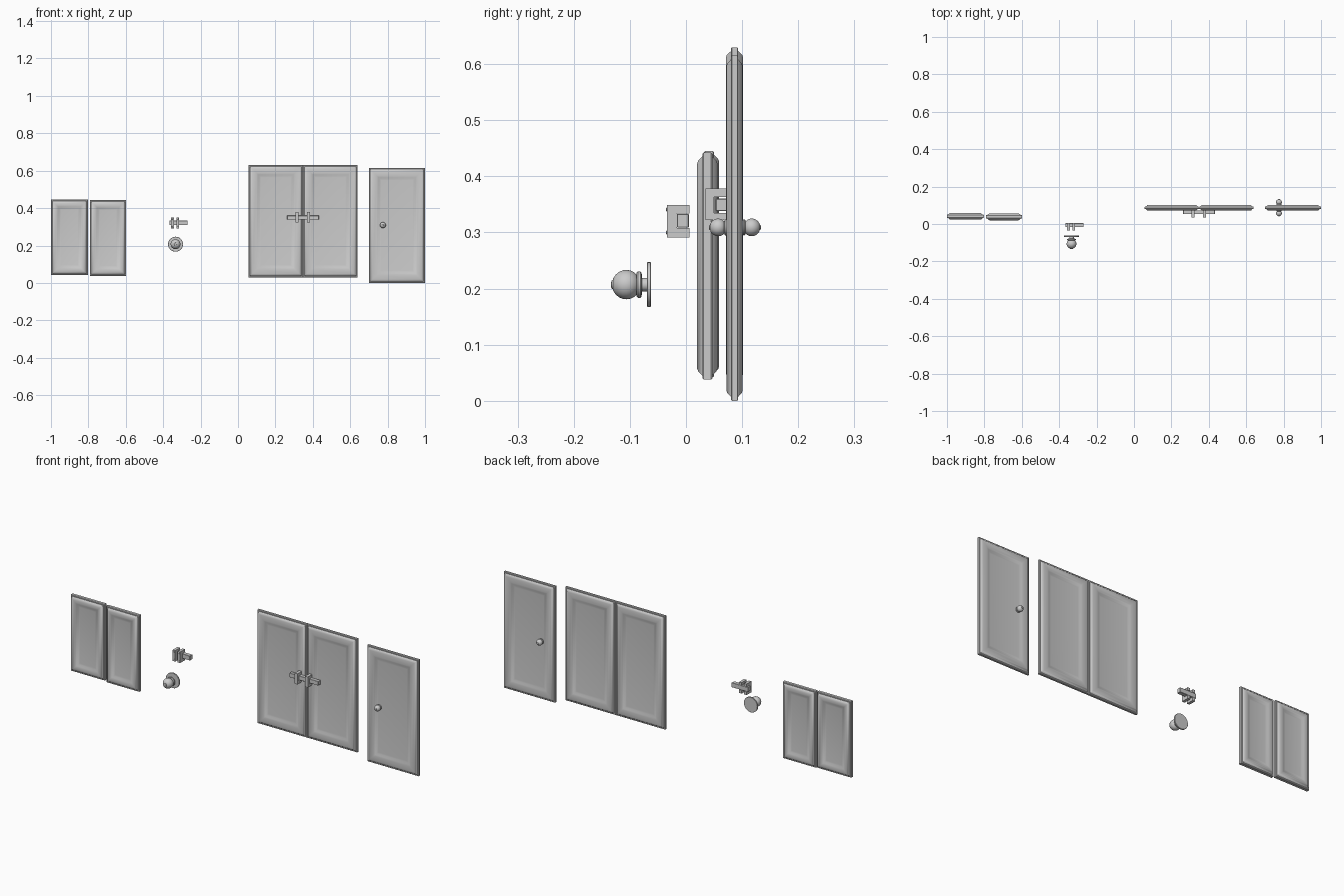
import bpy, bmesh
from math import radians, pi
from mathutils import Matrix, Vector

if "Cube" in bpy.data.objects:
    bpy.data.objects.remove(bpy.data.objects["Cube"])


def finish(name, bm, angle=40):
    bmesh.ops.recalc_face_normals(bm, faces=bm.faces)
    me = bpy.data.meshes.new(name)
    bm.to_mesh(me)
    bm.free()
    ob = bpy.data.objects.new(name, me)
    bpy.context.collection.objects.link(ob)
    bpy.ops.object.select_all(action='DESELECT')
    ob.select_set(True)
    bpy.context.view_layer.objects.active = ob
    bpy.ops.object.shade_smooth_by_angle(angle=radians(angle))
    return ob


def door(name, x0, x1, z0, z1, y, half, edge, recess):
    """Panelled door: nested rectangles (inset, half depth) on both faces."""
    prof = [(0, edge * 0.75), (0.002, edge), (0.007, edge), (0.014, half * 0.9),
            (0.019, half), (recess - 0.008, half), (recess, half * 0.82),
            (recess + 0.008, half * 0.62), (recess + 0.016, half * 0.55)]
    rings = [(i, -d) for i, d in reversed(prof)] + prof
    bm = bmesh.new()
    loops = []
    for i, d in rings:
        loops.append([bm.verts.new((x, y + d, z)) for x, z in
                      ((x0 + i, z0 + i), (x1 - i, z0 + i), (x1 - i, z1 - i), (x0 + i, z1 - i))])
    for a, b in zip(loops, loops[1:]):
        for k in range(4):
            bm.faces.new((a[k], a[(k + 1) % 4], b[(k + 1) % 4], b[k]))
    bm.faces.new(loops[0])
    bm.faces.new(loops[-1])
    return finish(name, bm, 35)


def lathe(name, prof, x, y, z, direction=-1, steps=32):
    """Spin (distance, radius) profile about the y axis."""
    bm = bmesh.new()
    vs = [bm.verts.new((x + r, y + direction * d, z)) for d, r in prof]
    es = [bm.edges.new(p) for p in zip(vs, vs[1:])]
    bmesh.ops.spin(bm, geom=vs + es, cent=(x, y, z), axis=(0, 1, 0),
                   angle=2 * pi, steps=steps, use_merge=True)
    bmesh.ops.remove_doubles(bm, verts=bm.verts, dist=1e-5)
    return finish(name, bm)


def box(name, x0, x1, y0, y1, z0, z1):
    bm = bmesh.new()
    m = Matrix.Translation(((x0 + x1) / 2, (y0 + y1) / 2, (z0 + z1) / 2))
    bmesh.ops.create_cube(bm, size=1, matrix=m @ Matrix.Diagonal((x1 - x0, y1 - y0, z1 - z0, 1)))
    bmesh.ops.bevel(bm, geom=bm.edges[:], offset=0.001, segments=1, affect='EDGES')
    return finish(name, bm, 30)


def bracket(name, x, w, y0, y1, z0, z1, notch_y, n0, n1):
    """C-shaped pull with a notch that the bar passes through."""
    pts = [(y0, z0), (y1, z0), (y1, n0), (notch_y, n0),
           (notch_y, n1), (y1, n1), (y1, z1), (y0, z1)]
    bm = bmesh.new()
    f = bm.faces.new([bm.verts.new((x - w / 2, a, b)) for a, b in pts])
    r = bmesh.ops.extrude_face_region(bm, geom=[f])
    bmesh.ops.translate(bm, vec=(w, 0, 0),
                        verts=[v for v in r['geom'] if isinstance(v, bmesh.types.BMVert)])
    return finish(name, bm, 30)


def knob_profile(s):
    """Stem, collar, ball and front nub, distances measured outward."""
    return [(d * s, r * s) for d, r in
            ((0, 0), (0, .012), (.014, .012), (.0145, .021), (.017, .0235), (.021, .0235),
             (.0235, .021), (.024, .018), (.028, .022), (.034, .025), (.041, .0262),
             (.048, .0255), (.055, .0225), (.061, .0175), (.065, .0115), (.0655, .008),
             (.068, .007), (.069, .004), (.0695, 0))]


# Small cupboard doors
door("small_door_left", -1.0, -0.803, 0.042, 0.445, 0.041, 0.018, 0.009, 0.038)
door("small_door_right", -0.792, -0.598, 0.038, 0.442, 0.038, 0.018, 0.009, 0.038)

# Large double doors
door("large_door_left", 0.057, 0.347, 0.03, 0.63, 0.0865, 0.0155, 0.0065, 0.05)
door("large_door_right", 0.348, 0.64, 0.03, 0.63, 0.0865, 0.0155, 0.0065, 0.05)

# Single door with a knob on each side
door("single_door", 0.70, 1.0, 0.0, 0.615, 0.0865, 0.0145, 0.0065, 0.05)
lathe("door_knob_front", knob_profile(0.6), 0.775, 0.0825, 0.309, -1)
lathe("door_knob_back", knob_profile(0.6), 0.775, 0.092, 0.309, 1)

# Loose knob with its round plate
lathe("knob_plate", [(0, 0), (0, .039), (.001, .04), (.006, .04), (.007, .039), (.007, 0)],
      -0.334, -0.0625, 0.207)
lathe("loose_knob", knob_profile(1.0), -0.334, -0.0645, 0.207)

# Loose latch
box("loose_latch_bar", -0.366, -0.27, -0.016, 0.005, 0.309, 0.333)
for side, x in (("left", -0.351), ("right", -0.322)):
    bracket("loose_latch_pull_" + side, x, 0.015, -0.034, 0.006, 0.291, 0.349,
            -0.016, 0.308, 0.334)
    for label, z in (("low", 0.30), ("high", 0.341)):
        lathe(f"latch_rivet_{side}_{label}",
              [(0, 0), (0, .004), (.002, .003), (.003, 0)], x, -0.033, z, -1, 12)

# Latch across the large double doors
box("door_latch_bar", 0.263, 0.432, 0.053, 0.072, 0.338, 0.360)
for side, x in (("left", 0.315), ("right", 0.376)):
    bracket("door_latch_pull_" + side, x, 0.016, 0.035, 0.074, 0.322, 0.378,
            0.05, 0.335, 0.363)
